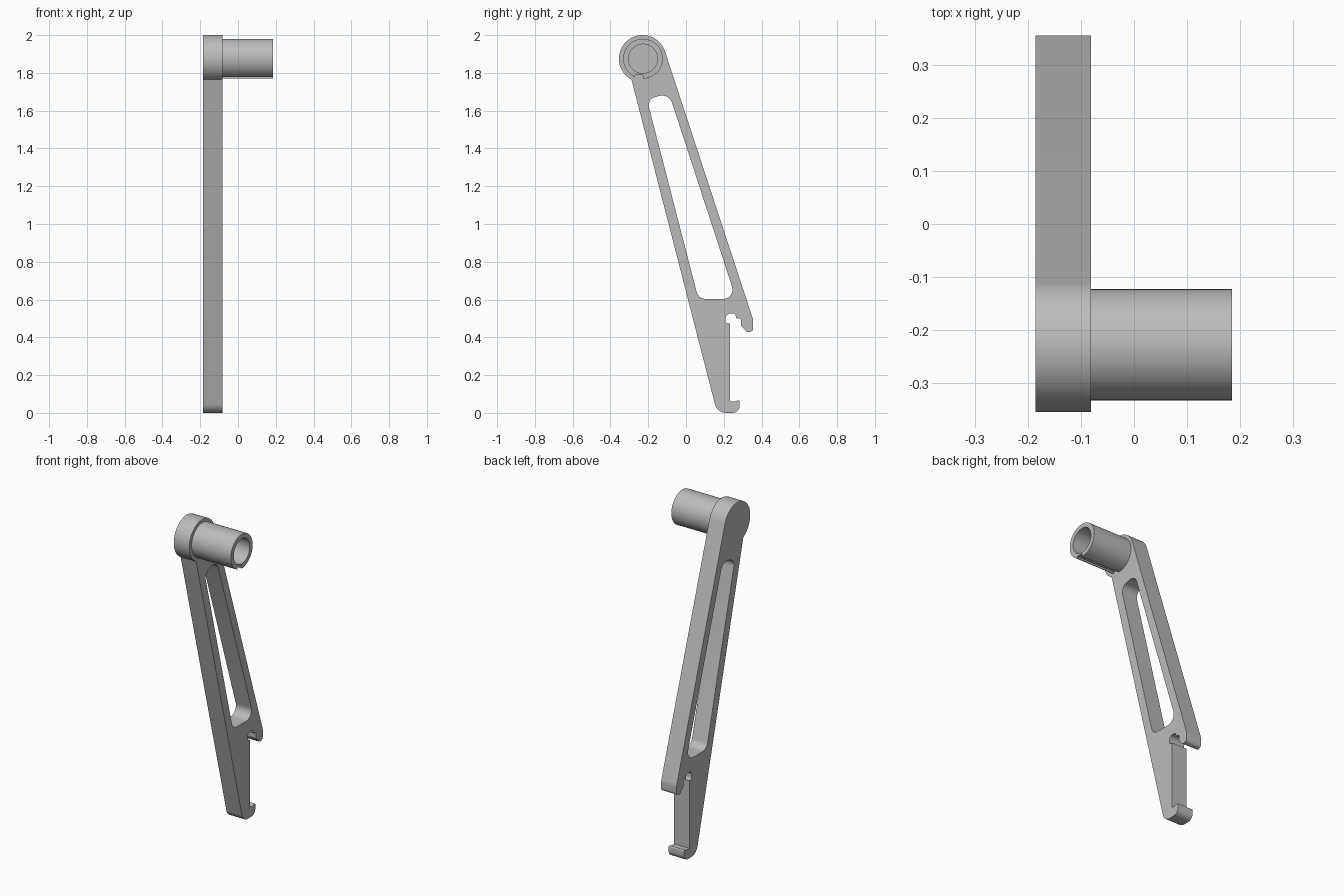
import bpy, bmesh
from math import sin, cos, radians, pi
from mathutils import Vector

cube = bpy.data.objects.get("Cube")
if cube:
    bpy.data.objects.remove(cube, do_unlink=True)

grey = bpy.data.materials.new("plain grey")
grey.use_nodes = True
colour = (0.5, 0.5, 0.5, 1)
grey.diffuse_color = colour
grey.node_tree.nodes["Principled BSDF"].inputs["Base Color"].default_value = colour


def arc(centre, radius, start, end, steps):
    """Points along a circular arc, angles in degrees."""
    angles = [radians(start + (end - start) * i / steps) for i in range(steps + 1)]
    return [(centre[0] + radius * cos(a), centre[1] + radius * sin(a)) for a in angles]


def rounded(corners, closed=True):
    """Replace each (y, z, radius) corner by a fillet."""
    points = []
    for i, (y, z, r) in enumerate(corners):
        p = Vector((y, z))
        if r == 0 or (not closed and i in (0, len(corners) - 1)):
            points.append((y, z))
            continue
        a = Vector(corners[i - 1][:2]) - p
        b = Vector(corners[(i + 1) % len(corners)][:2]) - p
        half = a.angle(b) / 2
        cut = min(r / abs(sin(half) / cos(half)), a.length * 0.49, b.length * 0.49)
        s, e = p + a.normalized() * cut, p + b.normalized() * cut
        centre = p + (a.normalized() + b.normalized()).normalized() * cut / cos(half)
        radius = (s - centre).length
        for k in range(9):
            d = (s - centre).slerp(e - centre, k / 8)
            points.append(tuple(centre + d.normalized() * radius))
    return points


def plate(name, loops, x0, x1):
    """Extrude closed side profiles along x; inner loops become holes."""
    curve = bpy.data.curves.new(name, 'CURVE')
    curve.dimensions = '2D'
    curve.fill_mode = 'BOTH'
    curve.extrude = (x1 - x0) / 2
    for loop in loops:
        spline = curve.splines.new('POLY')
        spline.points.add(len(loop) - 1)
        for point, (y, z) in zip(spline.points, loop):
            point.co = (y, z, 0, 1)
        spline.use_cyclic_u = True
    ob = bpy.data.objects.new(name, curve)
    bpy.context.collection.objects.link(ob)
    ob.location.x = (x0 + x1) / 2
    ob.rotation_euler = (pi / 2, 0, pi / 2)
    bpy.ops.object.select_all(action='DESELECT')
    ob.select_set(True)
    bpy.context.view_layer.objects.active = ob
    bpy.ops.object.convert(target='MESH')
    ob = bpy.context.object
    bm = bmesh.new()
    bm.from_mesh(ob.data)
    bmesh.ops.remove_doubles(bm, verts=bm.verts, dist=0.0002)
    bmesh.ops.recalc_face_normals(bm, faces=bm.faces)
    bm.to_mesh(ob.data)
    bm.free()
    ob.data.materials.clear()
    ob.data.materials.append(grey)
    bpy.ops.object.shade_smooth_by_angle(angle=radians(30))
    return ob


# Arm: round head, tapered body, lower hook, small notch and rear claw
pivot = (-0.23, 1.875)
head = arc(pivot, 0.125, 18, 242, 48)
lower_edge = [
    (*head[-1], 0),
    (0.165, 0, 0.06), (0.283, 0, 0.06),
    (0.283, 0.072, 0.01), (0.262, 0.06, 0.01), (0.233, 0.06, 0),
    (0.233, 0.474, 0), (0.21, 0.474, 0.012), (0.21, 0.525, 0.025),
    (0.262, 0.527, 0.022), (0.265, 0.5, 0.008), (0.29, 0.5, 0.006),
    (0.29, 0.462, 0.01), (0.325, 0.426, 0.012), (0.356, 0.432, 0.02),
    (0.356, 0.492, 0.08), (*head[0], 0),
]
outline = head[:-1] + rounded(lower_edge, closed=False)[:-1]

# Long window through the arm
window = rounded([
    (-0.207, 1.661, 0.045), (-0.09, 1.692, 0.055),
    (0.265, 0.603, 0.05), (0.066, 0.603, 0.05),
])
plate("arm", [outline, window], -0.186, -0.081)

# Hollow spindle with a shallow keyway underneath
axle = (-0.228, 1.875)
rim = arc(axle, 0.105, -102 + 12, 246, 64)
keyway = [(rim[-1][0], 1.79), (rim[0][0], 1.79)]
bore = arc(axle, 0.077, 0, 354, 59)
plate("spindle", [rim + keyway, bore], -0.09, 0.185)
